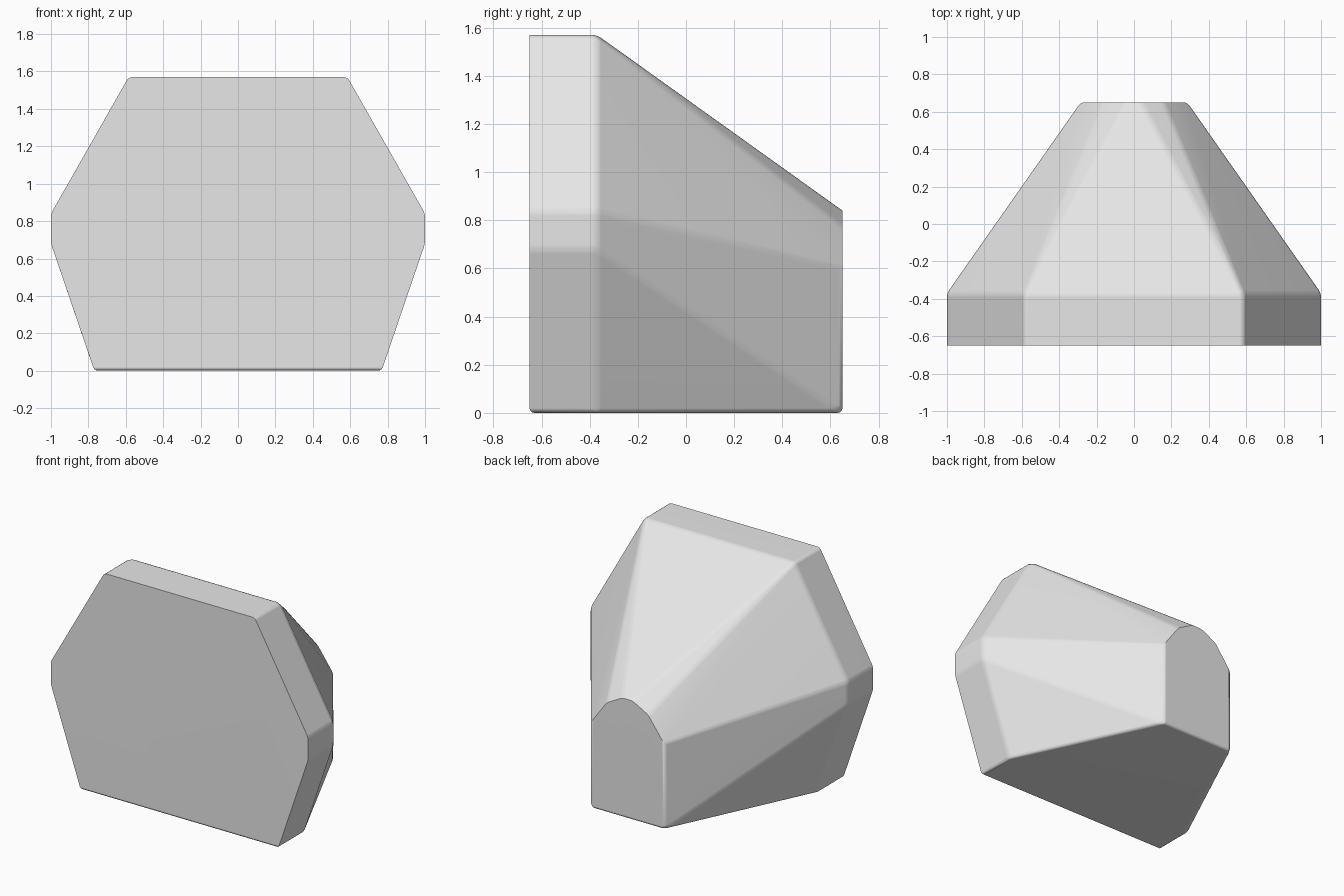
import bpy, bmesh, math

cube = bpy.data.objects.get("Cube")
if cube:
    bpy.data.objects.remove(cube, do_unlink=True)

FRONT, STEP, BACK = -0.65, -0.37, 0.65

# Half outlines (x, z) of the wide front plate and the narrow arched back
plate_half = [(0.768, 0), (1, 0.68), (1, 0.84), (0.585, 1.57)]
arch_half = [(0.285, 0), (0.285, 0.61), (0.16, 0.775), (0.04, 0.84)]


def add_section(bm, half, y):
    for x, z in half:
        for side in (-1, 1):
            bm.verts.new((side * x, y, z))


def wrap(bm):
    """Skin all points with a convex shell made of large flat faces."""
    bmesh.ops.delete(bm, geom=bm.edges[:] + bm.faces[:], context='EDGES_FACES')
    result = bmesh.ops.convex_hull(bm, input=bm.verts[:])
    inner = [v for v in result["geom_interior"] + result["geom_unused"]
             if isinstance(v, bmesh.types.BMVert) and v.is_valid]
    bmesh.ops.delete(bm, geom=list(set(inner)), context='VERTS')
    bmesh.ops.dissolve_limit(bm, angle_limit=0.01, verts=bm.verts[:], edges=bm.edges[:])
    bmesh.ops.recalc_face_normals(bm, faces=bm.faces[:])


def is_softened(edge):
    """Front rim and arch rim stay crisp; the base and long edges are softened."""
    a, b = (v.co for v in edge.verts)
    on_base = max(a.z, b.z) < 0.01
    on_front = max(a.y, b.y) < FRONT + 0.01
    on_arch = min(a.y, b.y) > BACK - 0.01 and min(a.z, b.z) > 0.3
    if on_base:
        return True
    return not on_front and not on_arch and edge.calc_face_angle(0) > math.radians(12)


# Tapered body
bm = bmesh.new()
add_section(bm, plate_half, FRONT)
add_section(bm, plate_half, STEP)
add_section(bm, arch_half, BACK)
wrap(bm)
bmesh.ops.bevel(bm, geom=[e for e in bm.edges if is_softened(e)], offset=0.02,
                segments=3, profile=0.5, affect='EDGES', clamp_overlap=True)
wrap(bm)

mesh = bpy.data.meshes.new("tapered_body")
bm.to_mesh(mesh)
bm.free()
body = bpy.data.objects.new("tapered_body", mesh)
bpy.context.collection.objects.link(body)

# Plain light grey
grey = bpy.data.materials.new("light_grey")
grey.use_nodes = True
color = (0.8, 0.8, 0.8, 1)
grey.diffuse_color = color
next(n for n in grey.node_tree.nodes
     if n.type == 'BSDF_PRINCIPLED').inputs["Base Color"].default_value = color
mesh.materials.append(grey)

# Smooth shading with flat large faces
bpy.ops.object.select_all(action='DESELECT')
body.select_set(True)
bpy.context.view_layer.objects.active = body
bpy.ops.object.shade_smooth_by_angle(angle=math.radians(35))
weighted = body.modifiers.new("weighted_normals", 'WEIGHTED_NORMAL')
weighted.keep_sharp = True
